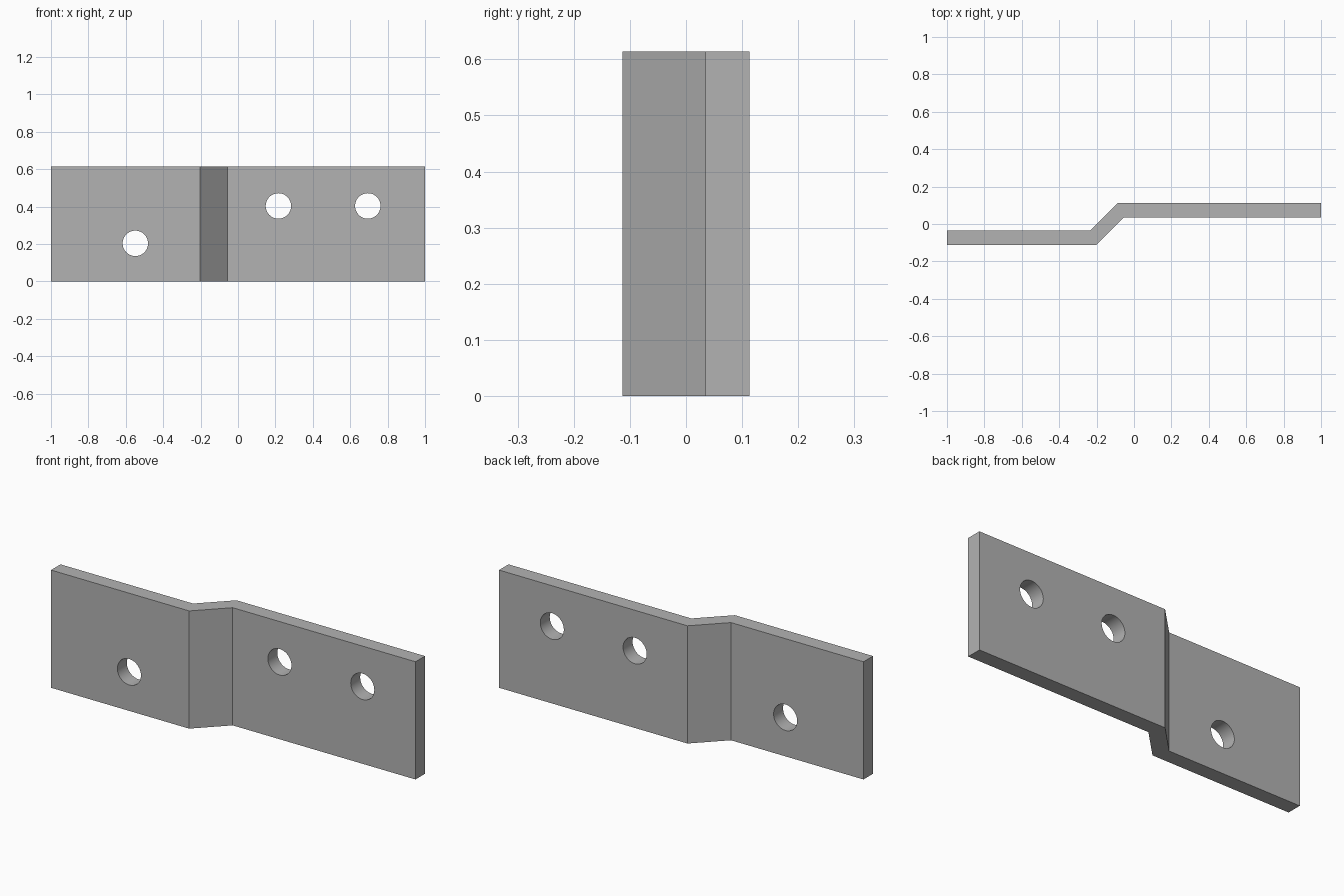
import bpy
import bmesh
import math
from mathutils import Matrix

cube = bpy.data.objects.get("Cube")
if cube:
    bpy.data.objects.remove(cube, do_unlink=True)

HEIGHT = 0.614
HALF_DEPTH = 0.113
THICK = 0.078
BEND_START = -0.203                      # front edge of the first bend
HOLE_RADIUS = 0.068
HOLES = [(-0.549, 0.203), (0.216, 0.403), (0.694, 0.403)]

steel = bpy.data.materials.new("grey steel")
steel.use_nodes = True
grey = (0.45, 0.45, 0.45, 1)
steel.diffuse_color = grey
steel.node_tree.nodes["Principled BSDF"].inputs["Base Color"].default_value = grey


def add_object(name, bm):
    bmesh.ops.recalc_face_normals(bm, faces=bm.faces)
    mesh = bpy.data.meshes.new(name)
    bm.to_mesh(mesh)
    bm.free()
    mesh.materials.append(steel)
    obj = bpy.data.objects.new(name, mesh)
    bpy.context.collection.objects.link(obj)
    return obj


# Joggled plate: 45 degree offset profile extruded upward
step = 2 * HALF_DEPTH - THICK
miter = THICK * math.tan(math.pi / 8)
bend_end = BEND_START + step
front = [(-1, -HALF_DEPTH), (BEND_START, -HALF_DEPTH),
         (bend_end, HALF_DEPTH - THICK), (1, HALF_DEPTH - THICK)]
back = [(1, HALF_DEPTH), (bend_end - miter, HALF_DEPTH),
        (BEND_START - miter, THICK - HALF_DEPTH), (-1, THICK - HALF_DEPTH)]
bm = bmesh.new()
base = bm.faces.new([bm.verts.new((x, y, 0)) for x, y in front + back])
top = bmesh.ops.extrude_face_region(bm, geom=[base])["geom"]
bmesh.ops.translate(bm, vec=(0, 0, HEIGHT),
                    verts=[v for v in top if isinstance(v, bmesh.types.BMVert)])
plate = add_object("bracket_plate", bm)

# Bolt holes: hidden cylinders cut through the plate from front to back
bm = bmesh.new()
for x, z in HOLES:
    bmesh.ops.create_cone(
        bm, cap_ends=True, segments=48, radius1=HOLE_RADIUS, radius2=HOLE_RADIUS,
        depth=1, matrix=Matrix.Translation((x, 0, z)) @ Matrix.Rotation(math.pi / 2, 4, "X"))
cutter = add_object("hole_cutter", bm)
cutter.hide_render = True
cutter.hide_viewport = True
cut = plate.modifiers.new("bolt holes", "BOOLEAN")
cut.operation = "DIFFERENCE"
cut.solver = "EXACT"
cut.object = cutter

# Bake the holes, then smooth only their walls
bpy.context.view_layer.objects.active = plate
plate.select_set(True)
bpy.ops.object.modifier_apply(modifier=cut.name)
bpy.data.objects.remove(cutter, do_unlink=True)
bpy.ops.object.shade_smooth_by_angle(angle=math.radians(30))
